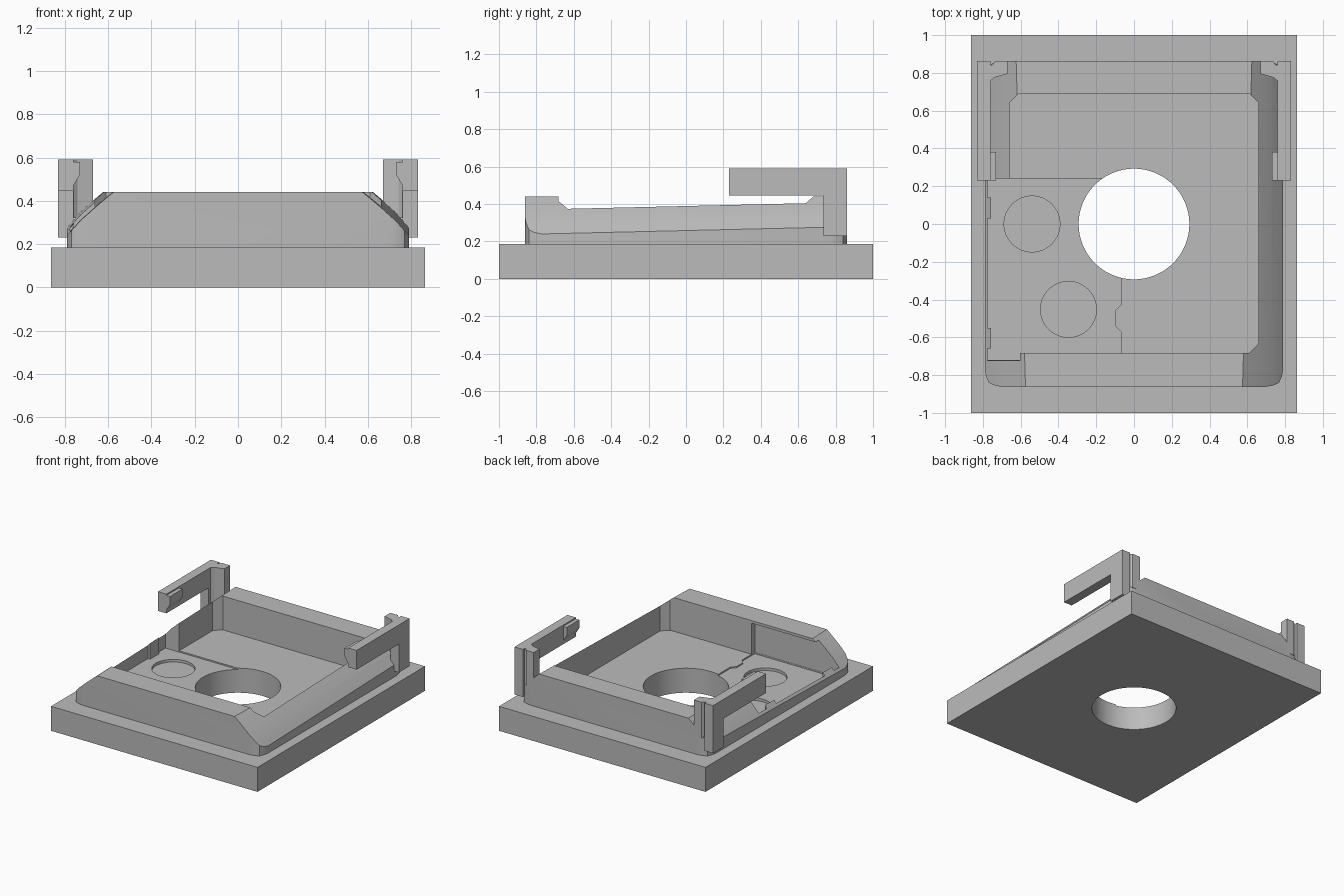
import bpy, bmesh, math

if "Cube" in bpy.data.objects:
    bpy.data.objects.remove(bpy.data.objects["Cube"])

mat = bpy.data.materials.new("plain_grey")
mat.diffuse_color = (0.5, 0.5, 0.5, 1)
mat.use_nodes = True
mat.node_tree.nodes["Principled BSDF"].inputs["Base Color"].default_value = mat.diffuse_color


def prism(name, pts, lo, hi, axis="z", shear=0.0):
    """Extrude a 2D outline along z (xy outline) or along y (xz outline)."""
    bm = bmesh.new()
    rings = []
    for t in (lo, hi):
        if axis == "z":
            rings.append([bm.verts.new((a, b, t)) for a, b in pts])
        else:
            rings.append([bm.verts.new((a, t, b + shear * t)) for a, b in pts])
    n = len(pts)
    bm.faces.new(rings[0])
    bm.faces.new(rings[1])
    for i in range(n):
        j = (i + 1) % n
        bm.faces.new((rings[0][i], rings[0][j], rings[1][j], rings[1][i]))
    bmesh.ops.recalc_face_normals(bm, faces=bm.faces)
    me = bpy.data.meshes.new(name)
    bm.to_mesh(me)
    bm.free()
    me.materials.append(mat)
    ob = bpy.data.objects.new(name, me)
    bpy.context.collection.objects.link(ob)
    return ob


def box(name, x0, x1, y0, y1, z0, z1):
    return prism(name, [(x0, y0), (x1, y0), (x1, y1), (x0, y1)], z0, z1)


def disc(name, cx, cy, r, z0, z1, n=64):
    ring = [(cx + r * math.cos(2 * math.pi * i / n), cy + r * math.sin(2 * math.pi * i / n))
            for i in range(n)]
    return prism(name, ring, z0, z1)


def boolean(target, tool, op="DIFFERENCE"):
    """Apply a boolean, then remove the helper."""
    mod = target.modifiers.new("cut", "BOOLEAN")
    mod.operation, mod.object, mod.solver = op, tool, "EXACT"
    bpy.context.view_layer.objects.active = target
    bpy.ops.object.modifier_apply(modifier=mod.name)
    bpy.data.objects.remove(tool)


def smooth(ob):
    bpy.ops.object.select_all(action="DESELECT")
    ob.select_set(True)
    bpy.context.view_layer.objects.active = ob
    bpy.ops.object.shade_smooth_by_angle(angle=math.radians(20))


TOP = 0.185

# Base plate with shallow corner pocket, two round recesses and a through hole
base = box("base_plate", -0.863, 0.863, -1, 1, 0, TOP)
pocket = [(-0.775, -0.72), (-0.07, -0.72), (-0.07, -0.57), (-0.1, -0.54), (-0.1, -0.46),
          (-0.07, -0.43), (-0.07, 0.24), (-0.775, 0.24)]
boolean(base, prism("pocket_cutter", pocket, TOP - 0.01, 0.3))
for cx, cy in ((-0.54, 0), (-0.347, -0.452)):
    boolean(base, disc("recess_cutter", cx, cy, 0.148, TOP - 0.03, 0.3))
boolean(base, disc("hole_cutter", 0, 0, 0.293, -0.1, 0.3, 96))
smooth(base)

# Raised rim: rounded footprint trimmed by the sloping shoulders
corner = [(0.79, 0.77), (0.782, 0.81), (0.768, 0.84), (0.735, 0.856), (0.695, 0.862)]
quarter = corner + [(-x, y) for x, y in reversed(corner)]
rim = prism("rim", quarter + [(-x, -y) for x, y in quarter], 0.15, 0.44)
half = [(0.9, 0.1), (0.9, 0.13), (0.79, 0.258), (0.73, 0.326), (0.66, 0.389), (0.6, 0.44), (0.48, 0.535)]
shoulder = half + [(-x, z) for x, z in reversed(half)]
boolean(rim, prism("shoulder_trim", shoulder, -1, 1, "y", 0.0235), "INTERSECT")

# Inner cavity with chamfered corners
side = [(0.61, -0.682), (0.66, -0.632), (0.66, 0.64), (0.61, 0.69)]
boolean(rim, prism("cavity_cutter", side + [(-x, y) for x, y in reversed(side)], 0.1, 0.6))

# Undercut pocket that thins the left wall and leaves two small tabs
undercut = [(-0.07, -0.5), (-0.07, -0.722), (-0.775, -0.722), (-0.775, -0.66), (-0.758, -0.66),
            (-0.758, -0.55), (-0.775, -0.55), (-0.775, 0.03), (-0.757, 0.03), (-0.757, 0.14),
            (-0.775, 0.14), (-0.775, 0.24), (-0.5, 0.24), (-0.5, -0.5)]
boolean(rim, prism("undercut_cutter", undercut, 0.1, 0.42))
smooth(rim)

# Mirrored hooks: post, inner bracket, long arm and a bevelled catch at its tip
for s, tag in ((-1, "left"), (1, "right")):
    def mx(pts):
        return [(s * x, y) for x, y in pts]

    hook = prism(tag + "_hook", mx([(0.83, 0.735), (0.76, 0.735), (0.76, 0.862), (0.83, 0.862)]),
                 0.23, 0.59)
    arm = prism("arm", mx([(0.83, 0.23), (0.76, 0.23), (0.76, 0.8), (0.83, 0.8)]), 0.445, 0.59)
    boolean(hook, arm, "UNION")
    bracket = prism("bracket", mx([(0.78, 0.74), (0.74, 0.775), (0.67, 0.795), (0.67, 0.862),
                                   (0.735, 0.862), (0.75, 0.842), (0.78, 0.842)]), 0.32, 0.59)
    boolean(hook, bracket, "UNION")
    catch = prism("catch", mx([(0.78, 0.46), (0.76, 0.47), (0.73, 0.52), (0.73, 0.58), (0.78, 0.58)]),
                  0.23, 0.38, "y")
    boolean(hook, catch, "UNION")
